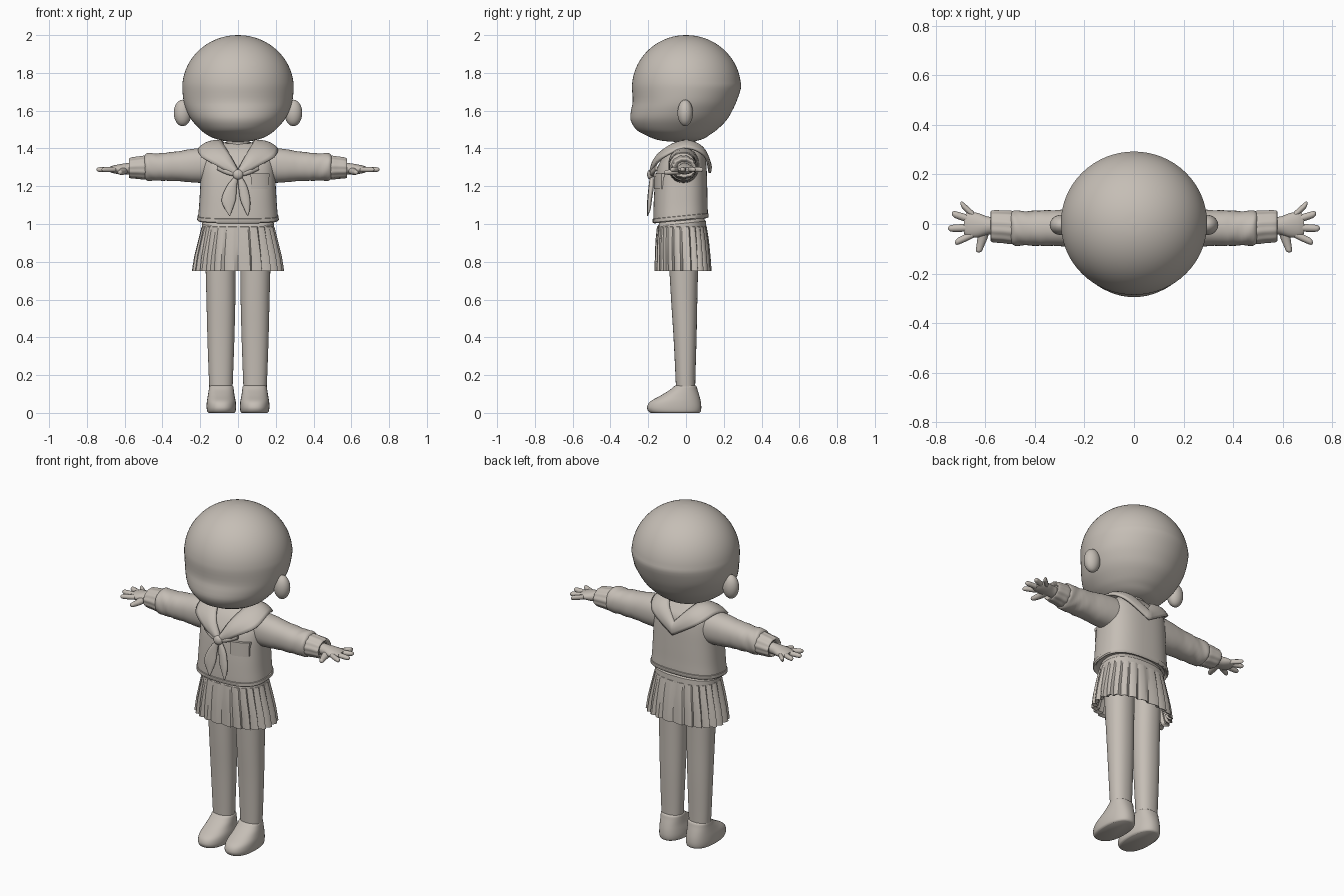
import bpy, bmesh, math
from mathutils import Vector

if "Cube" in bpy.data.objects:
    bpy.data.objects.remove(bpy.data.objects["Cube"], do_unlink=True)

clay = bpy.data.materials.new("warm_grey_clay")
clay.use_nodes = True
TONE = (0.56, 0.515, 0.465, 1)
clay.diffuse_color = TONE
bsdf = clay.node_tree.nodes["Principled BSDF"]
bsdf.inputs["Base Color"].default_value = TONE
bsdf.inputs["Roughness"].default_value = 0.7

AXES = {"z": lambda p, a, b: (a, b, p),
        "x": lambda p, a, b: (p, a, b),
        "y": lambda p, a, b: (a, p, b)}


def spline(rows, steps):
    """Catmull-Rom interpolation through a list of tuples."""
    if steps < 2:
        return [tuple(r) for r in rows]
    out = []
    for i in range(len(rows) - 1):
        quad = [rows[max(i - 1, 0)], rows[i], rows[i + 1], rows[min(i + 2, len(rows) - 1)]]
        for s in range(steps):
            t = s / steps
            out.append(tuple(
                0.5 * (2 * q + (r - p) * t + (2 * p - 5 * q + 4 * r - w) * t * t
                       + (3 * q - p - 3 * r + w) * t ** 3)
                for p, q, r, w in zip(*quad)))
    out.append(tuple(rows[-1]))
    return out


def finish(name, bm, mirror=False, angle=40):
    bmesh.ops.recalc_face_normals(bm, faces=bm.faces)
    mesh = bpy.data.meshes.new(name)
    bm.to_mesh(mesh)
    bm.free()
    mesh.shade_smooth()
    mesh.set_sharp_from_angle(angle=math.radians(angle))
    mesh.materials.append(clay)
    obj = bpy.data.objects.new(name, mesh)
    bpy.context.scene.collection.objects.link(obj)
    if mirror:
        obj.modifiers.new("Mirror", "MIRROR")
    return obj


def loft(name, rings, axis="z", steps=4, segs=40, power=2.0, tilt=0.0,
         wave=None, mirror=False, angle=40):
    """Skin superellipse rings (position, a_min, a_max, b_min, b_max)."""
    bm = bmesh.new()
    rows = []
    for p, a0, a1, b0, b1 in spline(rings, steps):
        row = []
        for i in range(segs):
            t = math.tau * i / segs
            c, s = math.cos(t), math.sin(t)
            k = wave(p, i, t) if wave else 1
            u = math.copysign(abs(c) ** (2 / power), c) * k
            v = math.copysign(abs(s) ** (2 / power), s) * k
            a = (a0 + a1) / 2 + (a1 - a0) / 2 * u
            b = (b0 + b1) / 2 + (b1 - b0) / 2 * v
            row.append(bm.verts.new(AXES[axis](p + tilt * b, a, b)))
        rows.append(row)
    for r, q in zip(rows, rows[1:]):
        for i in range(segs):
            j = (i + 1) % segs
            bm.faces.new((r[i], r[j], q[j], q[i]))
    bm.faces.new(rows[0])
    bm.faces.new(rows[-1])
    return finish(name, bm, mirror, angle)


def sym(*rows):
    """Rings centred on x = 0, from (z, half width, front, back)."""
    return [(z, -w, w, f, b) for z, w, f, b in rows]


def ball(name, centre, size, mirror=False):
    bm = bmesh.new()
    bmesh.ops.create_uvsphere(bm, u_segments=32, v_segments=20, radius=1)
    bmesh.ops.scale(bm, vec=size, verts=bm.verts)
    bmesh.ops.translate(bm, vec=centre, verts=bm.verts)
    return finish(name, bm, mirror, 60)


# Head: shaped jaw and cheeks, spherical crown
jaw = sym((1.435, .03, -.06, 0), (1.441, .08, -.13, .06), (1.455, .13, -.18, .10),
          (1.475, .168, -.222, .13), (1.5, .2, -.264, .165), (1.55, .245, -.293, .215),
          (1.6, .272, -.291, .245), (1.65, .288, -.282, .268))
crown = []
for i in range(13):
    e = math.radians(i * 7.4)
    c = math.cos(e)
    crown.append((1.72 + .28 * math.sin(e), .295 * c, -.286 * c, .291 * c))
loft("head", jaw + sym(*crown), segs=64, steps=3, angle=60)
ball("ear", (.293, -.004, 1.588), (.047, .041, .07), mirror=True)
loft("neck", sym((1.3, .065, -.06, .055), (1.4, .06, -.055, .05), (1.47, .06, -.055, .05)))

# Blouse body with turned-in hem
loft("blouse", sym((1.07, .17, -.13, .08), (1.03, .2, -.16, .1), (1.025, .212, -.172, .115),
                   (1.1, .206, -.172, .114), (1.2, .2, -.167, .112), (1.3, .195, -.155, .108),
                   (1.36, .185, -.127, .098), (1.4, .15, -.095, .07), (1.43, .08, -.05, .045)),
     power=2.6, segs=64, tilt=.1)
loft("blouse_hem", sym((1.03, .205, -.165, .108), (1.022, .213, -.174, .117),
                       (1.026, .216, -.177, .12), (1.044, .215, -.177, .12),
                       (1.048, .205, -.165, .11)), power=2.6, segs=64, steps=1, tilt=.1)

# Sailor collar sheet, half built and mirrored
inner = spline([(0, -.168, 1.28), (.045, -.14, 1.365), (.08, -.06, 1.425),
                (.085, .01, 1.437), (.06, .07, 1.41), (0, .108, 1.34)], 6)
outer = spline([(0, -.183, 1.25), (.1, -.168, 1.302), (.195, -.115, 1.357),
                (.203, 0, 1.402), (.15, .098, 1.36), (0, .125, 1.27)], 6)
bm = bmesh.new()
core = Vector((0, -.03, 1.2))
grid = []
for p, q in zip(inner, outer):
    row = []
    for k in range(7):
        v = Vector(p).lerp(Vector(q), k / 6)
        v += (v - core).normalized() * .016 * math.sin(math.pi * k / 6)
        if p[0] < 1e-6:
            v.x = 0
        row.append(bm.verts.new(v))
    grid.append(row)
for r, q in zip(grid, grid[1:]):
    for k in range(6):
        bm.faces.new((r[k], r[k + 1], q[k + 1], q[k]))
collar = finish("sailor_collar", bm, mirror=True)
thick = collar.modifiers.new("Thickness", "SOLIDIFY")
thick.thickness = .012
thick.offset = 0

# Neckerchief: knot, wings and two leaf-shaped tails
ball("scarf_knot", (0, -.187, 1.262), (.028, .019, .027))
loft("scarf_wing", [(.01, -.192, -.175, 1.25, 1.272), (.06, -.187, -.165, 1.262, 1.292),
                    (.11, -.165, -.15, 1.285, 1.31)], axis="x", segs=16, mirror=True)
loft("scarf_tail_right", [(1.043, -.046, -.042, -.207, -.203), (1.08, -.07, -.028, -.207, -.189),
                          (1.13, -.087, -.012, -.205, -.182), (1.2, -.06, -.006, -.198, -.172),
                          (1.255, -.015, .003, -.19, -.172)], segs=20)
loft("scarf_tail_left", [(1.043, .05, .054, -.205, -.201), (1.08, .032, .063, -.205, -.187),
                         (1.13, .012, .064, -.203, -.18), (1.2, .002, .048, -.197, -.17),
                         (1.255, -.003, .017, -.189, -.172)], segs=20)


# Chest pocket following the blouse front
def chest_y(x):
    return -.027 - .14 * (1 - abs(x / .2) ** 2.6) ** (1 / 2.6)


def patch(name, x0, x1, z0, z1, lift):
    pb = bmesh.new()
    cols = []
    for i in range(9):
        x = x0 + (x1 - x0) * i / 8
        cols.append([pb.verts.new((x, chest_y(x) - d, z))
                     for d, z in ((-.01, z0), (lift, z0), (lift, z1), (-.01, z1))])
    for r, q in zip(cols, cols[1:]):
        for k in range(4):
            pb.faces.new((r[k], r[k - 1], q[k - 1], q[k]))
    pb.faces.new(cols[0])
    pb.faces.new(cols[-1])
    return finish(name, pb)


patch("pocket", .07, .165, 1.185, 1.255, .006)
patch("pocket_edge", .067, .168, 1.25, 1.268, .009)


# Sleeves with soft diagonal folds, then gathered cuffs
def folds(p, i, t):
    fade = max(0, min(1, (p - .2) / .15))
    return 1 + .04 * fade * math.sin(75 * p + 2 * t) * math.sin(t * 2 + 25 * p)


def gathers(p, i, t):
    return 1 + .025 * math.sin(11 * t)


loft("sleeve", [(.12, -.09, .07, 1.22, 1.4), (.2, -.094, .066, 1.218, 1.402),
                (.3, -.09, .058, 1.225, 1.388), (.4, -.087, .053, 1.23, 1.375),
                (.46, -.088, .054, 1.228, 1.376), (.488, -.083, .052, 1.235, 1.37),
                (.5, -.062, .04, 1.255, 1.35)],
     axis="x", wave=folds, mirror=True, power=2.2)
loft("cuff", [(.48, -.065, .04, 1.255, 1.35), (.492, -.08, .052, 1.237, 1.362),
              (.53, -.076, .054, 1.24, 1.358), (.568, -.073, .054, 1.243, 1.352),
              (.578, -.066, .048, 1.25, 1.343), (.565, -.05, .033, 1.262, 1.33)],
     axis="x", wave=gathers, mirror=True, segs=66)

# Hands
loft("palm", [(.55, -.04, .025, 1.262, 1.325), (.59, -.043, .03, 1.262, 1.322),
              (.63, -.054, .044, 1.264, 1.316), (.665, -.052, .048, 1.27, 1.308),
              (.685, -.04, .036, 1.278, 1.3)], axis="x", mirror=True, segs=28)
for label, y0, tip_x, y1 in (("index", -.04, .722, -.075), ("middle", -.014, .75, -.018),
                             ("ring", .014, .735, .042), ("little", .034, .7, .083)):
    rings = []
    for f, r in ((0, .013), (.35, .014), (.7, .0135), (.88, .012), (.96, .008), (1, .002)):
        x, y = .645 + (tip_x - .645) * f, y0 + (y1 - y0) * f
        rings.append((x, y - r * 1.1, y + r * 1.1, 1.288 - r, 1.288 + r))
    loft(label + "_finger", rings, axis="x", steps=3, segs=16, mirror=True, angle=70)
loft("thumb", [(-.115, .625, .628, 1.272, 1.275), (-.11, .614, .637, 1.263, 1.284),
               (-.09, .605, .636, 1.26, 1.288), (-.06, .592, .632, 1.26, 1.294),
               (-.02, .58, .63, 1.264, 1.304)], axis="y", segs=18, mirror=True, angle=70)

# Skirt: waistband and knife pleats that open toward the hem
loft("waistband", sym((.95, .17, -.13, .09), (.965, .192, -.152, .108), (1.005, .19, -.15, .106),
                      (1.01, .185, -.145, .1), (1.07, .17, -.13, .08)),
     power=2.4, segs=64, steps=1, tilt=.1)
PLEAT = 5


def pleats(z, i, t):
    open_amount = .025 + .06 * max(0, min(1, (1 - z) / .25))
    step = (i % PLEAT) / (PLEAT - 1)
    return 1 - open_amount * (1 - step) ** 2


loft("pleated_skirt", sym((.93, .17, -.12, .09), (.76, .222, -.148, .118), (.752, .238, -.16, .13),
                          (.75, .245, -.167, .136), (.83, .232, -.165, .13), (.91, .212, -.162, .122),
                          (.985, .193, -.154, .11), (.99, .18, -.14, .1)),
     power=2.4, segs=24 * PLEAT, steps=1, wave=pleats, angle=28)

# Legs and shoes
loft("leg", [(.1, .03, .15, -.052, .048), (.2, .026, .155, -.056, .05), (.4, .019, .162, -.066, .056),
             (.6, .014, .167, -.079, .06), (.8, .012, .172, -.09, .065), (.95, .01, .172, -.095, .07)],
     power=2.2, mirror=True)
loft("shoe", [(0, .02, .156, -.185, .07), (.008, .013, .163, -.199, .078), (.03, .01, .166, -.206, .081),
              (.06, .012, .165, -.19, .078), (.09, .018, .16, -.137, .071),
              (.12, .022, .155, -.088, .062), (.14, .025, .152, -.064, .056),
              (.146, .032, .146, -.053, .048)], power=2.3, mirror=True)
